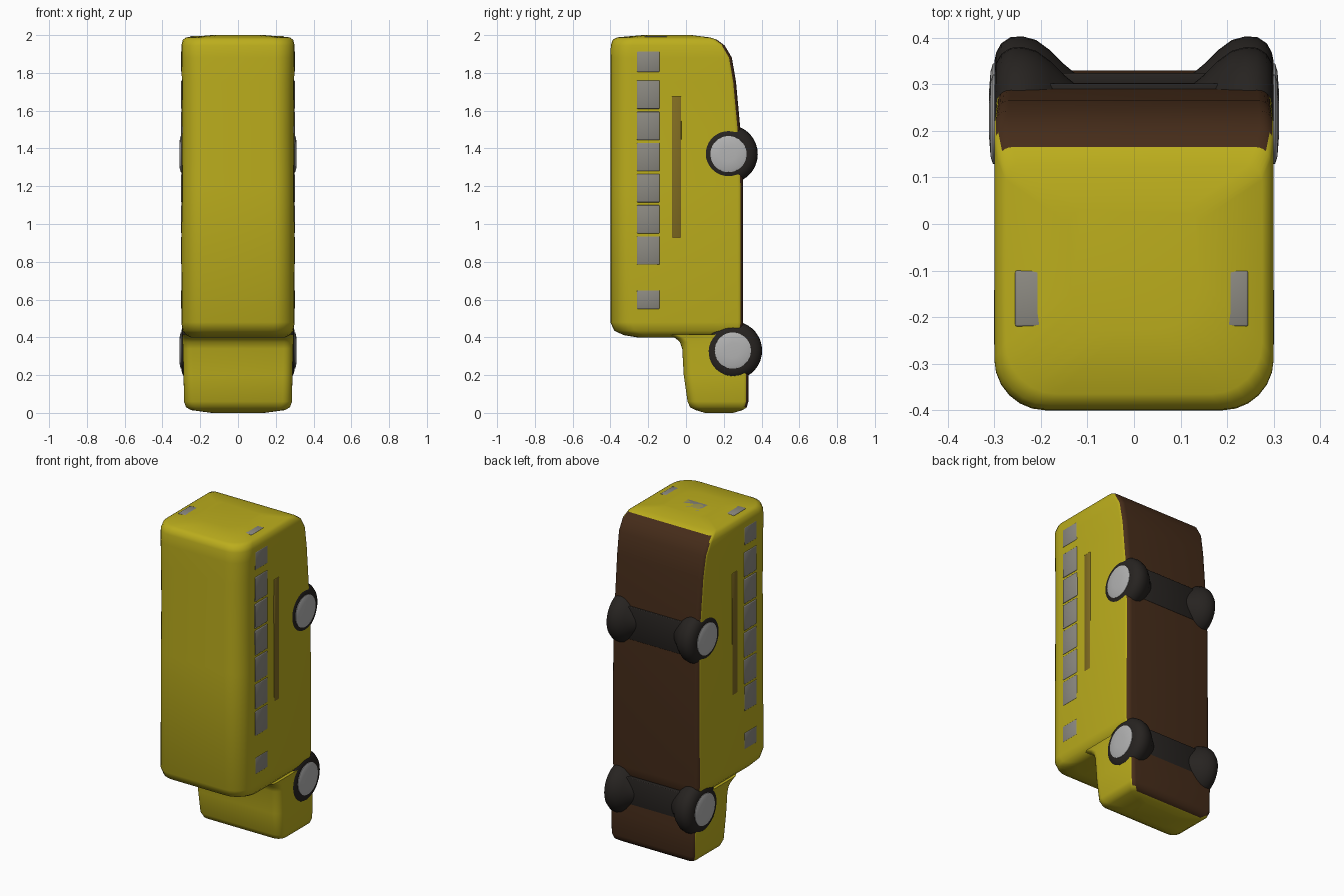
import bpy, bmesh, math
from mathutils import Matrix

if "Cube" in bpy.data.objects:
    bpy.data.objects.remove(bpy.data.objects["Cube"])


def material(name, rgb):
    m = bpy.data.materials.new(name)
    m.diffuse_color = (*rgb, 1)
    m.use_nodes = True
    m.node_tree.nodes["Principled BSDF"].inputs["Base Color"].default_value = m.diffuse_color
    return m


YELLOW = material("yellow_paint", (0.50, 0.42, 0.012))
BROWN = material("dark_underside", (0.06, 0.025, 0.01))
BLACK = material("tyre_black", (0.02, 0.017, 0.015))
GLASS = material("window_grey", (0.26, 0.25, 0.22))
HUB = material("hub_grey", (0.45, 0.45, 0.45))
TRIM = material("trim_brown", (0.22, 0.15, 0.015))


def finish(name, bm, mats, angle=50):
    bmesh.ops.recalc_face_normals(bm, faces=bm.faces[:])
    me = bpy.data.meshes.new(name)
    bm.to_mesh(me)
    bm.free()
    for m in mats:
        me.materials.append(m)
    ob = bpy.data.objects.new(name, me)
    bpy.context.collection.objects.link(ob)
    bpy.ops.object.select_all(action='DESELECT')
    ob.select_set(True)
    bpy.context.view_layer.objects.active = ob
    bpy.ops.object.shade_smooth_by_angle(angle=math.radians(angle))
    return ob


def rounded_section(z, y0, y1, hw, rf, rb, n=7):
    """Rounded rectangle: radius rf on the roof side, rb on the belly side."""
    corners = [(hw - rb, y1 - rb, rb, 0), (-hw + rb, y1 - rb, rb, 90),
               (-hw + rf, y0 + rf, rf, 180), (hw - rf, y0 + rf, rf, 270)]
    pts = []
    for cx, cy, r, start in corners:
        for i in range(n):
            a = math.radians(start + 90 * i / (n - 1))
            pts.append((cx + r * math.cos(a), cy + r * math.sin(a), z))
    return pts


def loft(name, sections, rf, rb):
    bm = bmesh.new()
    rings = [[bm.verts.new(p) for p in rounded_section(*s, rf, rb)] for s in sections]
    for a, b in zip(rings, rings[1:]):
        for i in range(len(a)):
            j = (i + 1) % len(a)
            bm.faces.new((a[i], a[j], b[j], b[i]))
    bm.faces.new(rings[0])
    bm.faces.new(rings[-1])
    bmesh.ops.recalc_face_normals(bm, faces=bm.faces[:])
    for f in bm.faces:
        f.material_index = 1 if f.normal.y > 0.5 else 0
    return finish(name, bm, [YELLOW, BROWN], 60)


def panel(name, size, loc, mat, bevel=0.004):
    bm = bmesh.new()
    bmesh.ops.create_cube(bm, size=1, matrix=Matrix.Translation(loc) @ Matrix.Diagonal((*size, 1)))
    bmesh.ops.bevel(bm, geom=bm.edges[:], offset=bevel, segments=2, profile=0.5, affect='EDGES')
    return finish(name, bm, [mat])


def lathe_x(name, profile, side, y, z, mat, n=36):
    """Revolve (x, radius) points about an axis along x."""
    bm = bmesh.new()
    rings = [[bm.verts.new((side * x, y + r * math.cos(2 * math.pi * i / n),
                            z + r * math.sin(2 * math.pi * i / n))) for i in range(n)]
             for x, r in profile]
    for a, b in zip(rings, rings[1:]):
        for i in range(n):
            j = (i + 1) % n
            bm.faces.new((a[i], a[j], b[j], b[i]))
    bm.faces.new(rings[0])
    bm.faces.new(rings[-1])
    return finish(name, bm, [mat])


# Main cabin: z, roof y, belly y, half width
loft("cabin", [
    (0.400, -0.26, 0.27, 0.25), (0.412, -0.33, 0.29, 0.275),
    (0.435, -0.38, 0.30, 0.293), (0.48, -0.40, 0.303, 0.30),
    (1.20, -0.40, 0.303, 0.297), (1.50, -0.40, 0.288, 0.295),
    (1.75, -0.40, 0.265, 0.297), (1.88, -0.40, 0.243, 0.30),
    (1.945, -0.398, 0.205, 0.30), (1.975, -0.388, 0.165, 0.292),
    (1.988, -0.365, 0.125, 0.275), (2.0, -0.23, 0.03, 0.14)], 0.11, 0.03)

# Engine hood, flaring into the cabin
loft("hood", [
    (0.0, 0.10, 0.25, 0.14), (0.015, 0.05, 0.30, 0.25),
    (0.03, 0.022, 0.322, 0.275), (0.06, 0.008, 0.33, 0.286),
    (0.20, -0.012, 0.33, 0.288), (0.34, -0.02, 0.318, 0.292),
    (0.375, -0.032, 0.312, 0.293), (0.395, -0.055, 0.308, 0.294),
    (0.415, -0.10, 0.303, 0.295)], 0.05, 0.025)

# Wheels, hubs and axle strips
TYRE = [(0.12, 0.07), (0.15, 0.095), (0.18, 0.125), (0.21, 0.147), (0.24, 0.155),
        (0.265, 0.153), (0.285, 0.14), (0.296, 0.12), (0.30, 0.10)]
DISC = [(0.28, 0.098), (0.303, 0.096), (0.308, 0.08), (0.311, 0.04)]
for end, y, z, belly in (("front", 0.248, 0.33, 0.318), ("rear", 0.225, 1.37, 0.296)):
    for label, s in (("right", 1), ("left", -1)):
        lathe_x(f"{end}_{label}_wheel", TYRE, s, y, z, BLACK)
        lathe_x(f"{end}_{label}_hub", DISC, s, y, z, HUB)
    panel(f"{end}_axle_strip", (0.40, 0.03, 0.20), (0, belly - 0.009, z), BLACK)

# Side windows and trim strip, mirrored
WINDOWS = [(0.60, 0.10)] + [(0.86 + 0.165 * i, 0.15) for i in range(6)] + [(1.86, 0.11)]
for label, s in (("right", 1), ("left", -1)):
    for i, (z, h) in enumerate(WINDOWS):
        panel(f"{label}_window_{i + 1}", (0.02, 0.12, h), (s * 0.291, -0.20, z), GLASS)
    panel(f"{label}_trim_strip", (0.02, 0.05, 0.75), (s * 0.289, -0.05, 1.30), TRIM)

# Rear windows on the upward-facing end
for name, x, y, w in (("rear_left_window", -0.21, -0.16, 0.09),
                      ("rear_door_window", 0, -0.06, 0.14),
                      ("rear_right_window", 0.20, -0.16, 0.09)):
    z = 1.989 if x == 0 else 1.983
    panel(name, (w, 0.12, 0.022), (x, y, z), GLASS)
